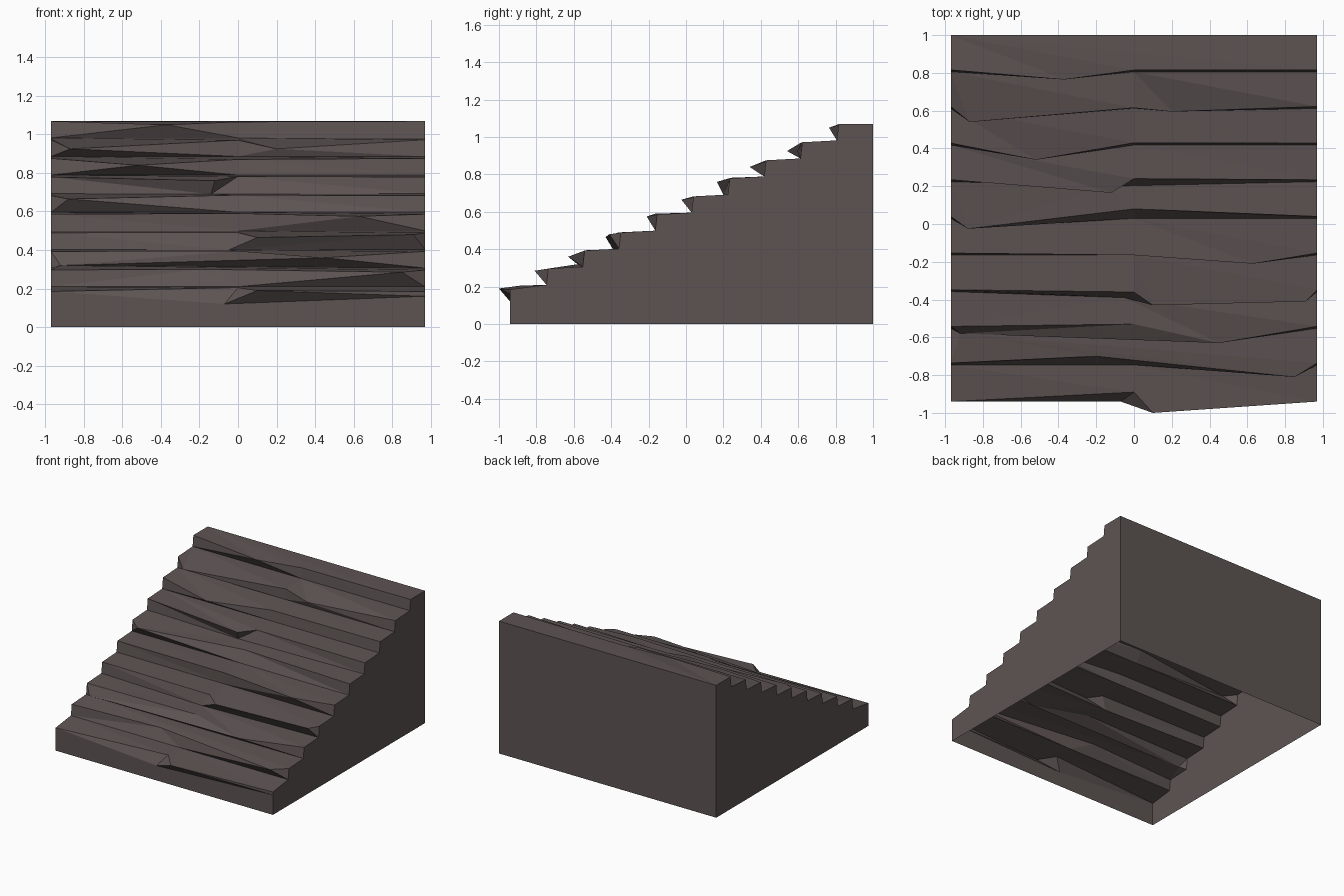
import bpy
import bmesh

cube = bpy.data.objects.get("Cube")
if cube:
    bpy.data.objects.remove(cube)

HALF = 0.97       # half width
FRONT = -0.94     # front wall
RUN = 0.194       # tread depth
RISE = 0.0965     # step height
STEPS = 10

# Worn lip points of each step, as (x, y, z), lowest step first
LIPS = [
    [(0, -0.89, 0.205), (0.1, -1, 0.19)],
    [(-0.2, -0.7, 0.3), (0.85, -0.81, 0.285)],
    [(0, -0.53, 0.395), (0.45, -0.63, 0.36)],
    [(0, -0.36, 0.49), (0.1, -0.43, 0.465), (0.91, -0.41, 0.48)],
    [(0, -0.165, 0.59), (0.63, -0.21, 0.575)],
    [(-0.88, -0.025, 0.665), (0, 0.08, 0.685)],
    [(-0.12, 0.165, 0.76), (0, 0.24, 0.782)],
    [(-0.52, 0.34, 0.84), (0, 0.43, 0.87)],
    [(-0.87, 0.54, 0.925), (0, 0.615, 0.97), (0.2, 0.595, 0.925)],
    [(-0.37, 0.765, 1.05), (0, 0.815, 1.065)],
]
# Middle point of the crease under each lip, where it leaves the regular line
CREASES = {0: (-0.07, FRONT, 0.12), 2: (-0.92, -0.58, 0.32),
           3: (-0.05, -0.39, 0.4), 6: (-0.14, 0.2, 0.69)}


def tread_height(step):
    return 0.2 + RISE * step


def span(y, z, middle=()):
    """Row of points across the full width."""
    return [(-HALF, y, z), *middle, (HALF, y, z)]


def step_rows(step):
    """Crease row and lip row of one step."""
    y = FRONT + RUN * step
    low = tread_height(step - 1) + 0.01 if step else 0.16
    top = tread_height(step) if step else 0.185
    crease = CREASES.get(step, (0, y, low))
    return span(y, low, [crease]), span(y + 0.01 * (step > 0), top, LIPS[step])


def bridge(bm, lower, upper):
    """Fill the strip between two rows with triangles."""
    i = j = 0
    while i < len(lower) - 1 or j < len(upper) - 1:
        go_lower = j == len(upper) - 1 or (
            i < len(lower) - 1 and lower[i + 1].co.x <= upper[j + 1].co.x)
        if go_lower:
            bm.faces.new((lower[i], lower[i + 1], upper[j]))
            i += 1
        else:
            bm.faces.new((lower[i], upper[j + 1], upper[j]))
            j += 1


# Rows from the front foot, up the steps, and down the back wall
points = [span(FRONT, 0)]
for step in range(STEPS):
    points.extend(step_rows(step))
points += [span(1, tread_height(STEPS - 1)), span(1, 0)]

bm = bmesh.new()
rows = [[bm.verts.new(p) for p in row] for row in points]
for lower, upper in zip(rows, rows[1:]):
    bridge(bm, lower, upper)

# Side walls; the underside stays open
bm.faces.new([row[-1] for row in reversed(rows)])
bm.faces.new([row[0] for row in rows])
bm.normal_update()

mesh = bpy.data.meshes.new("worn_stone_steps")
bm.to_mesh(mesh)
bm.free()

# Single stone colour
stone = bpy.data.materials.new("dark_brown_stone")
stone.use_nodes = True
colour = (0.11, 0.088, 0.086, 1)
stone.diffuse_color = colour
shader = next(n for n in stone.node_tree.nodes if n.type == "BSDF_PRINCIPLED")
shader.inputs["Base Color"].default_value = colour
mesh.materials.append(stone)

steps = bpy.data.objects.new("worn_stone_steps", mesh)
bpy.context.collection.objects.link(steps)
